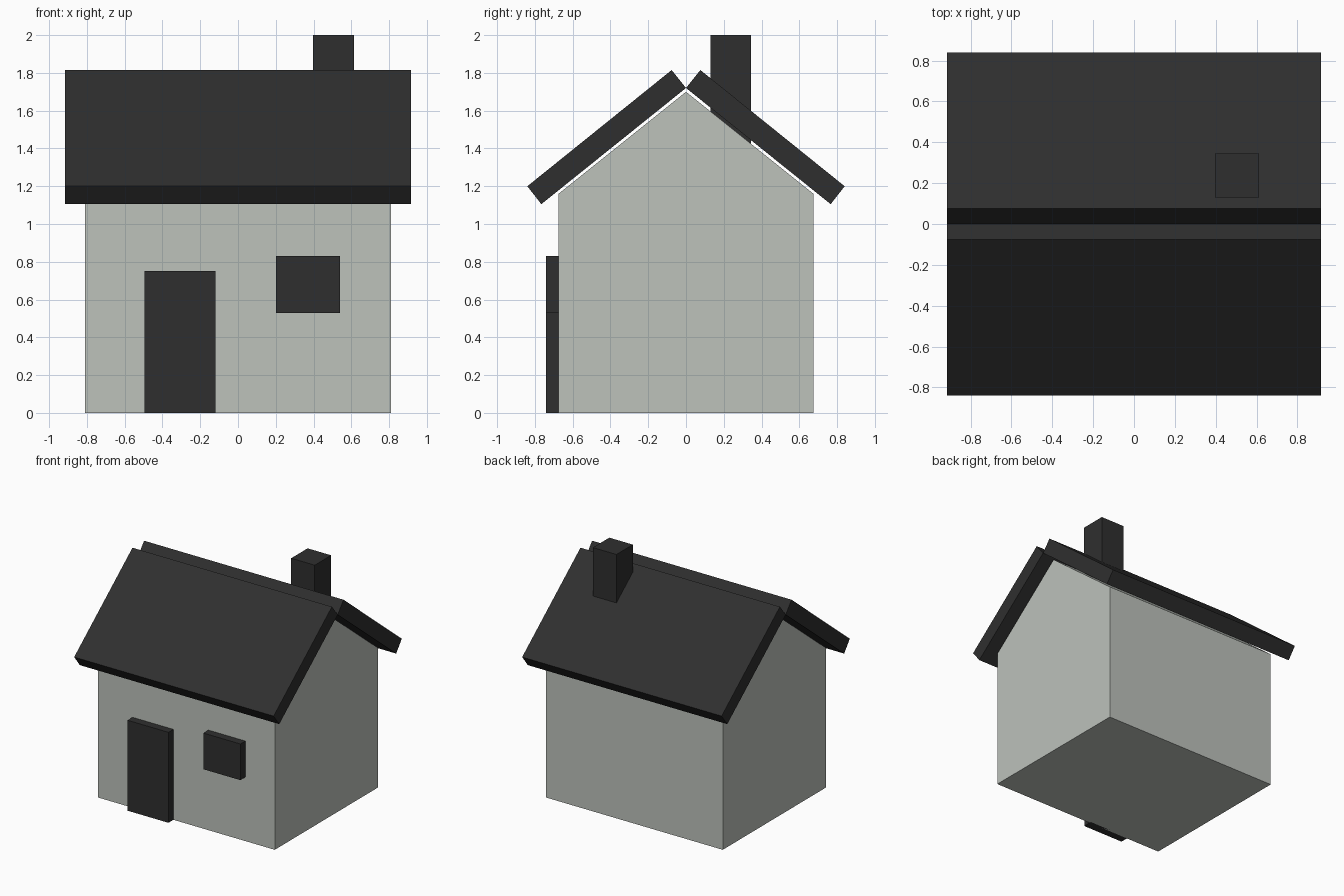
import bpy

cube = bpy.data.objects.get("Cube")
if cube:
    bpy.data.objects.remove(cube, do_unlink=True)


def material(name, rgb):
    m = bpy.data.materials.new(name)
    m.use_nodes = True
    colour = (*rgb, 1.0)
    m.diffuse_color = colour
    m.node_tree.nodes["Principled BSDF"].inputs["Base Color"].default_value = colour
    return m


plaster = material("pale_plaster", (0.51, 0.54, 0.50))
charcoal = material("charcoal", (0.028, 0.028, 0.028))


def prism(name, profile, x0, x1, mat):
    """Extrude a clockwise (y, z) profile along x from x0 to x1."""
    n = len(profile)
    verts = [(x, y, z) for x in (x0, x1) for y, z in profile]
    faces = [tuple(range(n)), tuple(reversed(range(n, 2 * n)))]
    faces += [(i, i + n, (i + 1) % n + n, (i + 1) % n) for i in range(n)]
    mesh = bpy.data.meshes.new(name)
    mesh.from_pydata(verts, [], faces)
    mesh.materials.append(mat)
    obj = bpy.data.objects.new(name, mesh)
    bpy.context.collection.objects.link(obj)
    return obj


def box(name, x, y, z, mat):
    profile = [(y[0], z[0]), (y[0], z[1]), (y[1], z[1]), (y[1], z[0])]
    return prism(name, profile, x[0], x[1], mat)


# House body with gabled ends
prism("house_walls", [(-0.675, 0), (-0.675, 1.16), (0, 1.70), (0.675, 1.16), (0.675, 0)],
      -0.81, 0.81, plaster)

# Two tilted roof slabs meeting at a notched ridge
slope = [(0, 1.72), (0.076, 1.815), (0.84, 1.2), (0.766, 1.105)]
prism("back_roof", slope, -0.915, 0.915, charcoal)
prism("front_roof", [(-y, z) for y, z in reversed(slope)], -0.915, 0.915, charcoal)

# Chimney on the back slope
box("chimney", (0.397, 0.613), (0.13, 0.345), (1.4, 2.0), charcoal)

# Door and window on the front wall
box("door", (-0.495, -0.12), (-0.74, -0.66), (0, 0.75), charcoal)
box("window", (0.2, 0.54), (-0.74, -0.66), (0.53, 0.83), charcoal)
